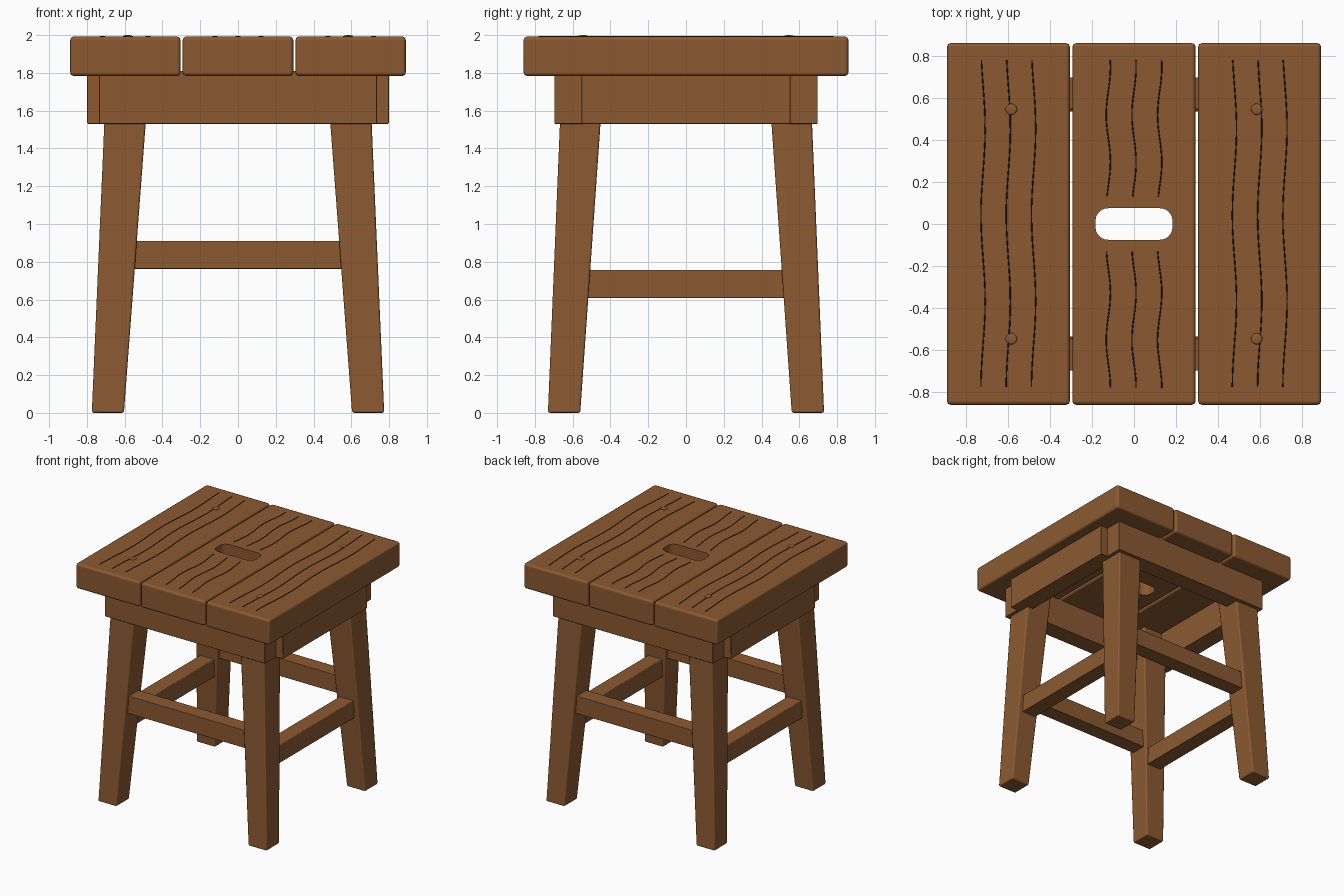
import bpy
import bmesh
import math
from mathutils import Vector

cube = bpy.data.objects.get("Cube")
if cube:
    bpy.data.objects.remove(cube, do_unlink=True)


def make_material(name, rgb):
    mat = bpy.data.materials.new(name)
    mat.use_nodes = True
    colour = (*rgb, 1.0)
    mat.diffuse_color = colour
    mat.node_tree.nodes["Principled BSDF"].inputs["Base Color"].default_value = colour
    return mat


wood = make_material("warm brown wood", (0.258, 0.102, 0.031))
dark = make_material("dark grain", (0.027, 0.013, 0.007))

SEAT_TOP, SEAT_BOTTOM = 1.993, 1.783
APRON_TOP, APRON_BOTTOM = 1.81, 1.53


def activate(obj):
    bpy.ops.object.select_all(action="DESELECT")
    obj.select_set(True)
    bpy.context.view_layer.objects.active = obj


def link_mesh(name, bm, mat):
    bmesh.ops.recalc_face_normals(bm, faces=bm.faces)
    mesh = bpy.data.meshes.new(name)
    bm.to_mesh(mesh)
    bm.free()
    mesh.materials.append(mat)
    obj = bpy.data.objects.new(name, mesh)
    bpy.context.collection.objects.link(obj)
    return obj


def soften(obj):
    """Smooth the rounded edges while the broad faces stay flat."""
    activate(obj)
    bpy.ops.object.shade_smooth_by_angle(angle=math.radians(50))
    weighted = obj.modifiers.new("flat_faces", "WEIGHTED_NORMAL")
    weighted.weight = 100
    weighted.keep_sharp = True


def prism(name, bottom, top, bevel):
    """Solid between two loops of points, with rounded edges."""
    bm = bmesh.new()
    low = [bm.verts.new(p) for p in bottom]
    high = [bm.verts.new(p) for p in top]
    bm.faces.new(low[::-1])
    bm.faces.new(high)
    for i in range(len(low)):
        j = (i + 1) % len(low)
        bm.faces.new((low[i], low[j], high[j], high[i]))
    if bevel:
        bmesh.ops.bevel(bm, geom=bm.edges[:], offset=bevel, segments=2,
                        profile=0.5, affect="EDGES")
    return link_mesh(name, bm, wood)


def rectangle(x0, x1, y0, y1, z):
    return [Vector(p) for p in ((x0, y0, z), (x1, y0, z), (x1, y1, z), (x0, y1, z))]


def box(name, x0, x1, y0, y1, z0, z1, bevel=0.006):
    return prism(name, rectangle(x0, x1, y0, y1, z0), rectangle(x0, x1, y0, y1, z1), bevel)


# Seat planks
planks = {}
for label, x0, x1 in (("right", -0.889, -0.304), ("middle", -0.293, 0.293), ("left", 0.304, 0.889)):
    planks[label] = box(f"seat_plank_{label}", x0, x1, -0.86, 0.86,
                        SEAT_BOTTOM, SEAT_TOP, bevel=0.02)


# Hand slot cut through the middle plank
def slot_loop(z, half_x=0.183, half_y=0.075, radius=0.06, steps=6):
    points = []
    for quarter, (sx, sy) in enumerate(((1, 1), (-1, 1), (-1, -1), (1, -1))):
        for k in range(steps + 1):
            a = (quarter + k / steps) * math.pi / 2
            points.append(Vector((sx * (half_x - radius) + radius * math.cos(a),
                                  sy * (half_y - radius) + radius * math.sin(a), z)))
    return points


cutter = prism("slot_cutter", slot_loop(SEAT_BOTTOM - 0.1), slot_loop(SEAT_TOP + 0.1), bevel=0)
cutter.hide_render = True
cut = planks["middle"].modifiers.new("slot", "BOOLEAN")
cut.operation = "DIFFERENCE"
cut.solver = "EXACT"
cut.object = cutter
activate(planks["middle"])
bpy.ops.object.modifier_apply(modifier=cut.name)
bpy.data.objects.remove(cutter, do_unlink=True)
for plank in planks.values():
    soften(plank)


# Fine wavy grain lines
def grain(name, lines, wavelength):
    curve = bpy.data.curves.new(name, "CURVE")
    curve.dimensions = "3D"
    curve.bevel_depth = 0.003
    curve.bevel_resolution = 1
    curve.use_fill_caps = True
    for x, y0, y1, phase in lines:
        spline = curve.splines.new("POLY")
        count = 28
        spline.points.add(count - 1)
        for i, point in enumerate(spline.points):
            y = y0 + (y1 - y0) * i / (count - 1)
            wave = 0.01 * math.sin(math.tau * y / wavelength + phase)
            point.co = (x + wave, y, SEAT_TOP + 0.001, 1)
    curve.materials.append(dark)
    obj = bpy.data.objects.new(name, curve)
    bpy.context.collection.objects.link(obj)
    activate(obj)
    bpy.ops.object.convert(target="MESH")


for label, side in (("right", -1), ("left", 1)):
    grain(f"grain_{label}", [(side * 0.597 + dx, -0.775, 0.78, -1.9)
                             for dx in (-0.12, 0, 0.12)], 0.82)
grain("grain_middle", [(x, s * 0.13, s * 0.78, 1.8 + s * 1.95)
                       for x in (-0.122, 0, 0.122) for s in (-1, 1)], 0.45)

# Low domed pegs
for sx, side in ((-1, "right"), (1, "left")):
    for sy, end in ((-1, "front"), (1, "back")):
        bm = bmesh.new()
        bmesh.ops.create_uvsphere(bm, u_segments=20, v_segments=12, radius=0.027)
        bmesh.ops.scale(bm, vec=(1, 1, 0.26), verts=bm.verts)
        bmesh.ops.translate(bm, vec=(sx * 0.583, sy * 0.545, SEAT_TOP), verts=bm.verts)
        peg = link_mesh(f"seat_peg_{end}_{side}", bm, wood)
        activate(peg)
        bpy.ops.object.shade_smooth()

# Aprons: the side pair stands proud, butted between the front and back pair
for s, label in ((-1, "front"), (1, "back")):
    soften(box(f"apron_{label}", -0.735, 0.735, *sorted((s * 0.545, s * 0.697)),
               APRON_BOTTOM, APRON_TOP))
for s, label in ((-1, "right"), (1, "left")):
    soften(box(f"apron_{label}", *sorted((s * 0.65, s * 0.799)), -0.553, 0.553,
               APRON_BOTTOM, APRON_TOP))

# Splayed, tapered legs
for sx, side in ((-1, "right"), (1, "left")):
    for sy, end in ((-1, "front"), (1, "back")):
        foot = rectangle(0.604, 0.774, 0.56, 0.731, 0)
        head = rectangle(0.47, 0.697, 0.435, 0.657, SEAT_BOTTOM)
        for p in foot + head:
            p.x *= sx
            p.y *= sy
        soften(prism(f"leg_{end}_{side}", foot, head, bevel=0.012))

# Stretchers between the legs
for s, label in ((-1, "front"), (1, "back")):
    y = s * 0.60
    soften(box(f"stretcher_{label}", -0.60, 0.60, y - 0.065, y + 0.065, 0.763, 0.911))
for s, label in ((-1, "right"), (1, "left")):
    x = s * 0.64
    soften(box(f"stretcher_{label}", x - 0.065, x + 0.065, -0.57, 0.57, 0.608, 0.757))
